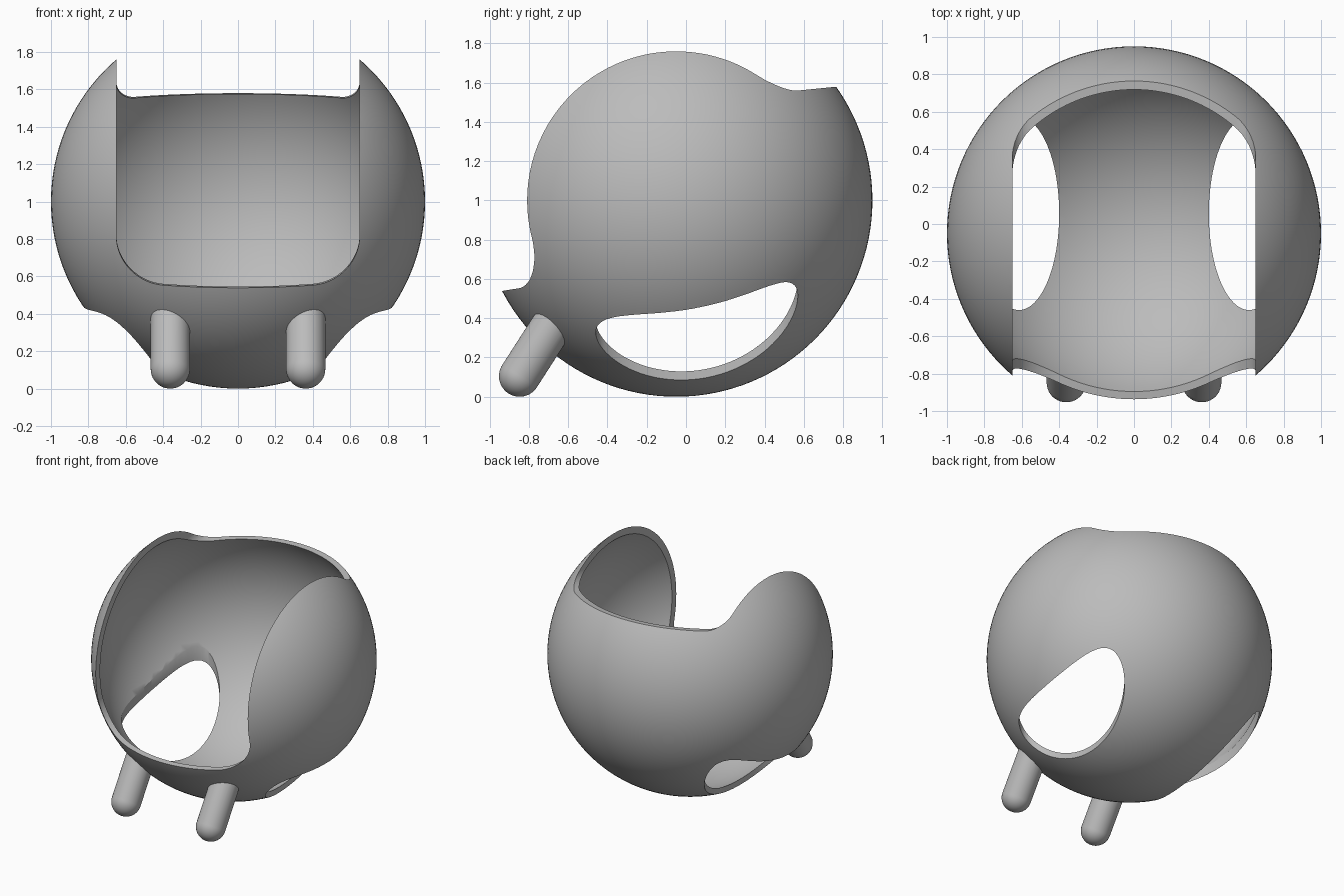
import bpy, bmesh, math
from mathutils import Matrix, Vector

if "Cube" in bpy.data.objects:
    bpy.data.objects.remove(bpy.data.objects["Cube"], do_unlink=True)

CENTRE = Vector((0, -0.05, 1))
grey = bpy.data.materials.new("plain grey")
grey.use_nodes = True
grey.diffuse_color = (0.5, 0.5, 0.5, 1)
grey.node_tree.nodes["Principled BSDF"].inputs["Base Color"].default_value = (0.5, 0.5, 0.5, 1)


def make(name, bm):
    me = bpy.data.meshes.new(name)
    bm.to_mesh(me)
    bm.free()
    me.materials.append(grey)
    ob = bpy.data.objects.new(name, me)
    bpy.context.collection.objects.link(ob)
    return ob


def add_ball(bm, radius, u=128, v=64):
    return bmesh.ops.create_uvsphere(bm, u_segments=u, v_segments=v, radius=radius,
                                     matrix=Matrix.Translation(CENTRE))["verts"]


def prism(name, points, sweep):
    """Closed prism from a planar outline, swept along a vector."""
    bm = bmesh.new()
    face = bm.faces.new([bm.verts.new(p) for p in points])
    ext = bmesh.ops.extrude_face_region(bm, geom=[face], use_keep_orig=True)["geom"]
    bmesh.ops.translate(bm, vec=sweep, verts=[g for g in ext if isinstance(g, bmesh.types.BMVert)])
    bmesh.ops.recalc_face_normals(bm, faces=bm.faces)
    return make(name, bm)


def carve(ob, cutters):
    """Subtract the cutters, bake the result and smooth it."""
    for c in cutters:
        c.hide_render = True
        mod = ob.modifiers.new("cut", "BOOLEAN")
        mod.operation, mod.solver, mod.object = "DIFFERENCE", "EXACT", c
    dg = bpy.context.evaluated_depsgraph_get()
    mesh = bpy.data.meshes.new_from_object(ob.evaluated_get(dg))
    ob.modifiers.clear()
    ob.data = mesh
    bpy.ops.object.select_all(action="DESELECT")
    ob.select_set(True)
    bpy.context.view_layer.objects.active = ob
    bpy.ops.object.shade_smooth_by_angle(angle=math.radians(30))


def opening(name, floor, corner, y0, y1, slope, y_ref):
    """Wide slot with rounded lower corners, swept back with a slight rise."""
    half, top, n = 0.65, 2.4, 16
    right = []
    for i in range(n + 1):
        a = math.pi / 2 * i / n
        right.append((half - corner + corner * math.sin(a), floor + corner - corner * math.cos(a)))
    right.append((half, top))
    outline = right + [(-x, z) for x, z in reversed(right)]
    rise = slope * (y0 - y_ref)
    return prism(name, [(x, y0, z + rise) for x, z in outline], (0, y1 - y0, slope * (y1 - y0)))


# Hollow ball: outer skin plus an inward-facing inner skin
bm = bmesh.new()
add_ball(bm, 1)
inner = set(add_ball(bm, 0.96))
bmesh.ops.reverse_faces(bm, faces=[f for f in bm.faces if f.verts[0] in inner])
shell = make("shell", bm)

# Front opening, top opening and the two oval leg holes
cutters = [opening("front_cutter", 0.54, 0.25, -1.3, -0.05, 0.16, -0.93),
           opening("top_cutter", 1.58, 0.1, -0.2, 1.2, 0.1, 0.77)]
for side in (-1, 1):
    oval = [(side * (0.615 + 0.215 * math.cos(a)), 0.055 + 0.515 * math.sin(a), -0.2)
            for a in (math.tau * i / 96 for i in range(96))]
    cutters.append(prism("leg_hole_cutter", oval, (0, 0, 1.1)))
carve(shell, cutters)

# Round-ended pegs leaning forward, trimmed to sit inside the shell wall
bm = bmesh.new()
add_ball(bm, 0.975)
ball = make("ball_cutter", bm)
axis = Vector((0, 0.54, 0.84)).normalized()
RADIUS, LENGTH, SEG = 0.105, 0.45, 48
for name, x in (("right_peg", -0.362), ("left_peg", 0.362)):
    bm = bmesh.new()
    profile = [(RADIUS * math.sin(a), -RADIUS * math.cos(a))
               for a in (math.pi / 2 * i / 12 for i in range(13))] + [(RADIUS, LENGTH), (0, LENGTH)]
    verts = [bm.verts.new((r, 0, z)) for r, z in profile]
    edges = [bm.edges.new(pair) for pair in zip(verts, verts[1:])]
    bmesh.ops.spin(bm, geom=verts + edges, axis=(0, 0, 1), cent=(0, 0, 0),
                   angle=math.tau, steps=SEG)
    bmesh.ops.remove_doubles(bm, verts=bm.verts, dist=0.0005)
    bmesh.ops.recalc_face_normals(bm, faces=bm.faces)
    turn = axis.to_track_quat("Z", "X").to_matrix().to_4x4()
    bm.transform(Matrix.Translation((x, -0.848, RADIUS)) @ turn)
    carve(make(name, bm), [ball])

# Remove the helpers
for c in cutters + [ball]:
    bpy.data.objects.remove(c, do_unlink=True)
